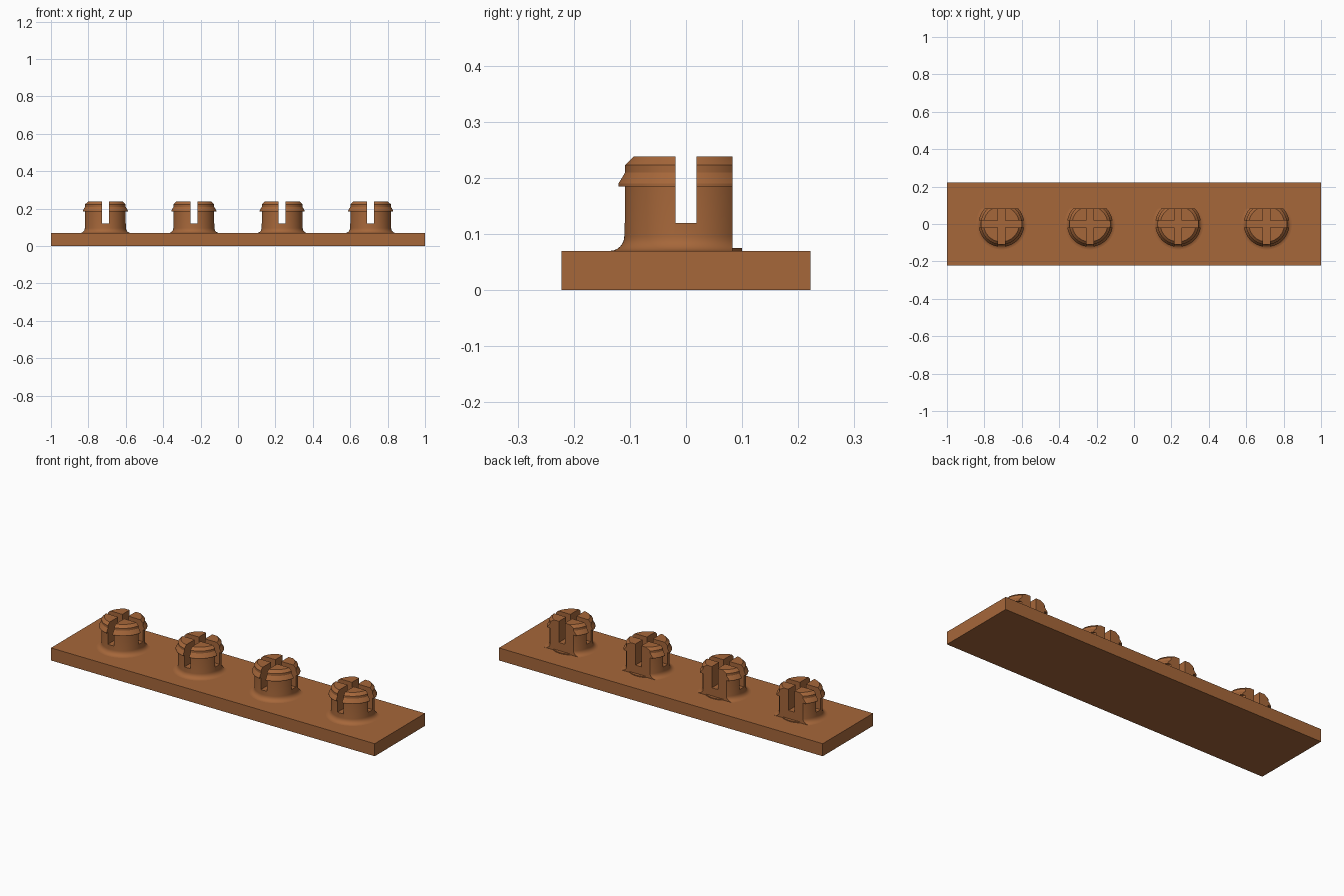
import bpy, bmesh, math

if "Cube" in bpy.data.objects:
    bpy.data.objects.remove(bpy.data.objects["Cube"])

brown = bpy.data.materials.new("warm brown")
brown.diffuse_color = (0.38, 0.135, 0.042, 1)
brown.use_nodes = True
brown.node_tree.nodes["Principled BSDF"].inputs["Base Color"].default_value = brown.diffuse_color

BASE_TOP = 0.07
PEG_X = (-0.709, -0.236, 0.236, 0.709)


def new_object(name, bm):
    bmesh.ops.recalc_face_normals(bm, faces=bm.faces)
    mesh = bpy.data.meshes.new(name)
    bm.to_mesh(mesh)
    bm.free()
    mesh.materials.append(brown)
    ob = bpy.data.objects.new(name, mesh)
    bpy.context.collection.objects.link(ob)
    return ob


def box(name, lo, hi):
    bm = bmesh.new()
    bmesh.ops.create_cube(bm, size=1)
    for v in bm.verts:
        v.co = [(a + b) / 2 + c * (b - a) for a, b, c in zip(lo, hi, v.co)]
    return new_object(name, bm)


def lathe(name, profile, segments=64):
    """Closed solid turned around z from (radius, height) points."""
    bm = bmesh.new()
    rings = []
    for r, z in profile:
        rings.append([bm.verts.new((r * math.cos(2 * math.pi * i / segments),
                                    r * math.sin(2 * math.pi * i / segments), z))
                      for i in range(segments)])
    for a, b in zip(rings, rings[1:]):
        for i in range(segments):
            j = (i + 1) % segments
            bm.faces.new((a[i], a[j], b[j], b[i]))
    bm.faces.new(rings[0][::-1])
    bm.faces.new(rings[-1])
    return new_object(name, bm)


def cut(ob, cutter):
    cutter.hide_render = True
    mod = ob.modifiers.new("cut", 'BOOLEAN')
    mod.operation = 'DIFFERENCE'
    mod.solver = 'EXACT'
    mod.object = cutter
    bpy.context.view_layer.objects.active = ob
    bpy.ops.object.modifier_apply(modifier=mod.name)
    bpy.data.objects.remove(cutter)


def smooth(ob):
    bpy.ops.object.select_all(action='DESELECT')
    ob.select_set(True)
    bpy.context.view_layer.objects.active = ob
    bpy.ops.object.shade_smooth_by_angle(angle=math.radians(25))


# Base plate
box("base_plate", (-1, -0.222, 0), (1, 0.222, BASE_TOP))

# Snap peg: filleted foot, shaft, snap lip and chamfered tip
FILLET = 0.026
profile = [(0.11 + FILLET, BASE_TOP - 0.01)]
for k in range(7):
    a = math.radians(15 * k)
    profile.append((0.11 + FILLET * (1 - math.sin(a)),
                    BASE_TOP + FILLET * (1 - math.cos(a))))
profile += [(0.11, 0.185), (0.122, 0.185), (0.122, 0.19),
            (0.11, 0.21), (0.11, 0.223), (0.095, 0.238)]
peg = lathe("snap_peg", profile)

# Crossed slots and flat back
cut(peg, box("slot_x", (-0.3, -0.0185, 0.12), (0.3, 0.0185, 0.3)))
cut(peg, box("slot_y", (-0.0185, -0.3, 0.12), (0.0185, 0.3, 0.3)))
cut(peg, box("flat_back", (-0.3, 0.083, 0), (0.3, 0.3, 0.3)))
smooth(peg)

# Thin round foot showing behind the flat back
foot = lathe("peg_foot", [(0.1, BASE_TOP - 0.01), (0.1, 0.075)])
smooth(foot)

# Repeat along the plate
for part in (peg, foot):
    part.location.x = PEG_X[0]
    for x in PEG_X[1:]:
        copy = part.copy()
        copy.location.x = x
        bpy.context.collection.objects.link(copy)
